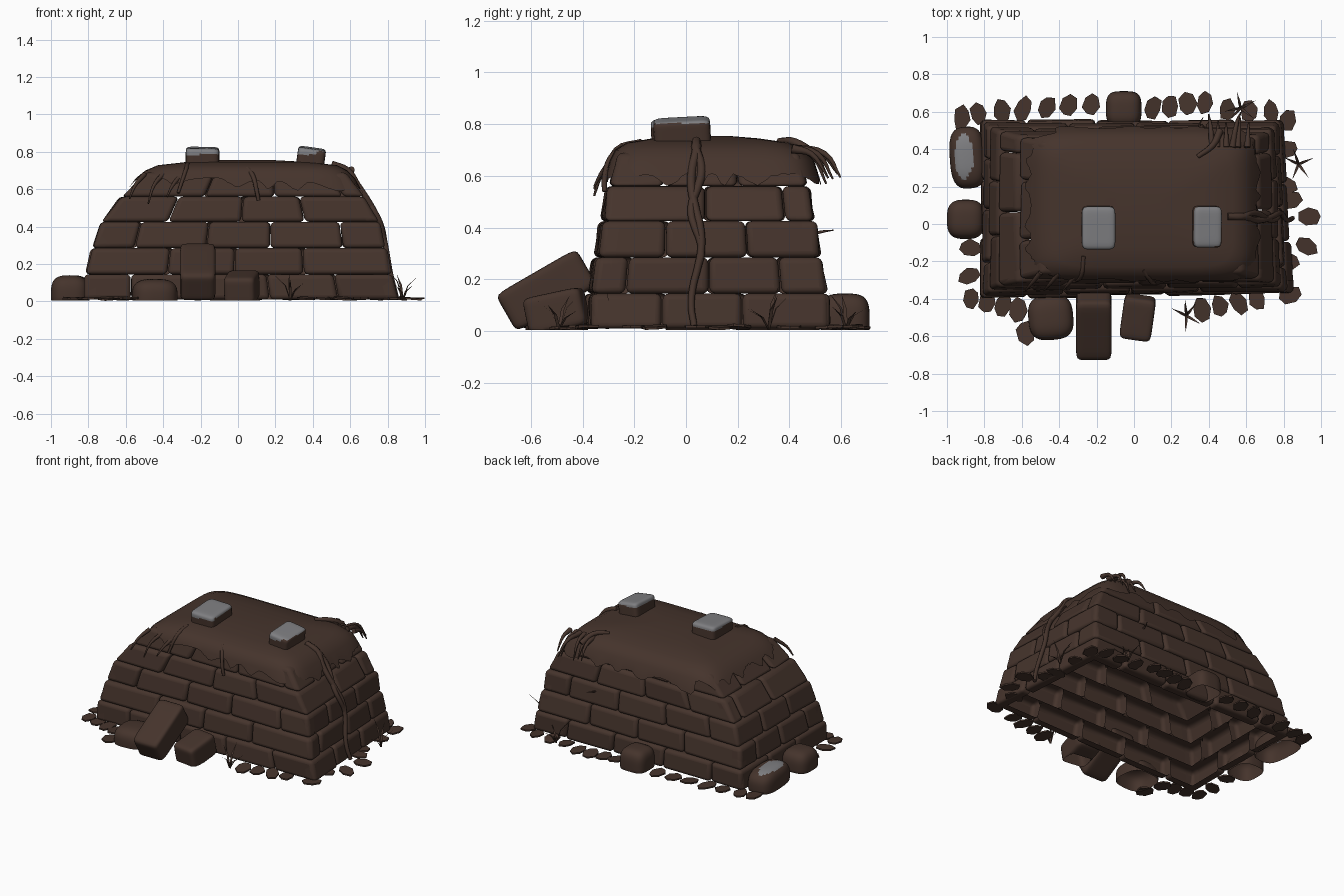
import bpy, bmesh, math, random
from mathutils import Vector, Matrix, Euler

random.seed(4)
cube = bpy.data.objects.get("Cube")
if cube:
    bpy.data.objects.remove(cube, do_unlink=True)


def material(name, rgb):
    m = bpy.data.materials.new(name)
    m.use_nodes = True
    m.diffuse_color = (*rgb, 1)
    m.node_tree.nodes["Principled BSDF"].inputs["Base Color"].default_value = (*rgb, 1)
    return m


EARTH = material("earth brown", (0.06, 0.034, 0.025))
GREY = material("stone grey", (0.21, 0.21, 0.22))


def finish(name, bm, mats=(EARTH,), smooth=True):
    bmesh.ops.recalc_face_normals(bm, faces=bm.faces)
    me = bpy.data.meshes.new(name)
    bm.to_mesh(me)
    bm.free()
    for m in mats:
        me.materials.append(m)
    ob = bpy.data.objects.new(name, me)
    bpy.context.collection.objects.link(ob)
    if smooth:
        for o in bpy.context.selected_objects:
            o.select_set(False)
        bpy.context.view_layer.objects.active = ob
        ob.select_set(True)
        bpy.ops.object.shade_smooth_by_angle(angle=math.radians(45))
    return ob


# Sod walls: each course is a tapered ring of open-backed blocks (x0, x1, y0, y1, z)
levels = [(-0.82, 0.86, -0.40, 0.555, 0.01), (-0.81, 0.82, -0.385, 0.545, 0.145),
          (-0.775, 0.79, -0.355, 0.52, 0.285), (-0.725, 0.755, -0.33, 0.495, 0.425),
          (-0.62, 0.67, -0.30, 0.47, 0.56), (-0.485, 0.575, -0.26, 0.43, 0.69)]
DEPTH = 0.065


def corners(level, grow=0.0):
    x0, x1, y0, y1, z = level
    x0, x1, y0, y1 = x0 - grow, x1 + grow, y0 - grow, y1 + grow
    skew = 0.06 * (1 - z / 0.69)
    return [Vector(p) for p in ((x0, y0, z), (x1, y0 + skew / 2, z), (x1 - skew, y1, z), (x0, y1, z))]


def block(name, a, b, side, u, v):
    inward = (Vector((0, 1, 0)), Vector((-1, 0, 0)), Vector((0, -1, 0)), Vector((1, 0, 0)))[side]
    bm = bmesh.new()
    rings = []
    for ring in (a, b):
        p, q = ring[side], ring[(side + 1) % 4]
        along = (q - p).normalized() * 0.002
        s = p.lerp(q, u) + along + inward * random.uniform(-0.008, 0.008)
        e = p.lerp(q, v) - along + inward * random.uniform(-0.008, 0.008)
        rings.append([bm.verts.new(c) for c in (s, e, e + inward * DEPTH, s + inward * DEPTH)])
    low, high = rings
    bm.faces.new(low)
    bm.faces.new(high)
    for i, j in ((0, 1), (1, 2), (3, 0)):
        bm.faces.new((low[i], low[j], high[j], high[i]))
    ob = finish(name, bm)
    bev = ob.modifiers.new("soft edges", 'BEVEL')
    bev.width = 0.024
    bev.segments = 4


for k in range(5):
    a, b = corners(levels[k]), corners(levels[k + 1], 0.006)
    for side, wall in enumerate(("front", "left", "back", "right")):
        start, length = a[side], (a[(side + 1) % 4] - a[side]).length
        pitch = 0.37 if side % 2 == 0 else 0.3
        centre = 0.0 if side % 2 == 0 else 0.07
        origin = start.x if side % 2 == 0 else start.y
        # Seams fall on a shared grid that shifts half a block every other course
        seams = [centre + (n + 0.5 * ((k + 1) % 2)) * pitch + random.uniform(-0.02, 0.02) for n in range(-3, 4)]
        cuts = sorted(abs(s - origin) / length for s in seams
                      if 0.1 < (s - origin) * (1 if side < 2 else -1) < length - 0.1)
        cuts = [0.0] + cuts + [1.0]
        for i in range(len(cuts) - 1):
            block(f"{wall}_sod_{k}_{i}", a, b, side, cuts[i], cuts[i + 1])

# Draped roof with a ragged dripping hem: rings of (x0, x1, y0, y1, z)
bm = bmesh.new()
SEG = 160
roof_rings = [(-0.605, 0.668, -0.318, 0.52, 0.58), (-0.545, 0.625, -0.295, 0.495, 0.66),
              (-0.495, 0.585, -0.275, 0.46, 0.70), (-0.43, 0.53, -0.23, 0.40, 0.728),
              (-0.28, 0.38, -0.13, 0.28, 0.745), (-0.1, 0.2, 0.0, 0.16, 0.755)]
rings = []
for level, bounds in enumerate(roof_rings):
    ring = []
    for i in range(SEG):
        t = 2 * math.pi * i / SEG
        c, s = math.cos(t), math.sin(t)
        n = (abs(c) ** 7 + abs(s) ** 7) ** (-1 / 7)
        x0, x1, y0, y1, z = bounds
        if level == 0:
            # The hem hangs low at the back and left end, high at the front and right end
            drip = abs(math.sin(10 * t + math.sin(5 * t))) ** 3 * 0.04 + random.uniform(0, 0.01)
            hem = 0.655 - 0.035 * c if s < -0.6 else 0.655 if c < -0.6 else 0.61
            f = (hem - drip - z) / (roof_rings[1][4] - z)
            x0, x1, y0, y1, z = [p + f * (q - p) for p, q in zip(bounds, roof_rings[1])]
        ring.append(bm.verts.new(((x0 + x1 + (x1 - x0) * c * n) / 2, (y0 + y1 + (y1 - y0) * s * n) / 2, z)))
    rings.append(ring)
for lower, upper in zip(rings, rings[1:]):
    for i in range(SEG):
        j = (i + 1) % SEG
        bm.faces.new((lower[i], lower[j], upper[j], upper[i]))
bm.faces.new(rings[-1])
finish("roof_turf", bm)


def rock(name, centre, size, rot=(0, 0, 0), power=5, grey=None):
    bm = bmesh.new()
    bmesh.ops.create_cube(bm, size=2)
    bmesh.ops.subdivide_edges(bm, edges=bm.edges, cuts=11, use_grid_fill=True)
    turn = Euler([math.radians(r) for r in rot]).to_matrix()
    for v in bm.verts:
        p = v.co / sum(abs(c) ** power for c in v.co) ** (1 / power)
        p = turn @ Vector([c * s / 2 for c, s in zip(p, size)]) + Vector(centre)
        p.z = max(p.z, 0.004)
        v.co = p
    bm.normal_update()
    for f in bm.faces:
        if grey and grey(f.calc_center_median(), f.normal):
            f.material_index = 1
    # The buried underside is left open
    buried = [f for f in bm.faces if all(v.co.z < 0.0045 for v in f.verts)]
    bmesh.ops.delete(bm, geom=buried, context='FACES')
    return finish(name, bm, (EARTH, GREY))


# Roof stones with bare tops
def bare_top(c, n):
    return n.z > 0.8 or c.z > 0.803 or (n.y < -0.3 and c.z > 0.785 and c.x < 0.42)


rock("roof_stone_right", (-0.19, -0.02, 0.768), (0.18, 0.23, 0.11), (3, 1, 0), 8, bare_top)
rock("roof_stone_left", (0.39, -0.015, 0.766), (0.15, 0.22, 0.11), (3, 8, 0), 8, bare_top)

# Leaning slab and boulders round the foot
rock("leaning_slab", (-0.215, -0.54, 0.158), (0.19, 0.36, 0.165), (30, 0, 0), 10)
rock("front_boulder", (-0.445, -0.5, 0.03), (0.24, 0.24, 0.18), (0, 0, 5), 3)
rock("front_block", (0.02, -0.5, 0.075), (0.17, 0.23, 0.15), (12, 0, -8), 8)
rock("back_boulder", (-0.055, 0.615, 0.04), (0.19, 0.19, 0.21), (0, 0, 0), 3.5)
rock("side_boulder", (-0.9, 0.025, 0.04), (0.2, 0.21, 0.2), (0, 0, 0), 3)
rock("corner_boulder", (-0.89, 0.355, 0.04), (0.19, 0.33, 0.2), (0, 0, 4), 3,
     lambda c, n: n.z > 0.3 and ((c.x + 0.91) / 0.05) ** 2 + ((c.y - 0.36) / 0.12) ** 2 < 1)


def strand(name, points, radius, tip=0.25):
    cu = bpy.data.curves.new(name, 'CURVE')
    cu.dimensions = '3D'
    cu.bevel_depth = radius
    cu.bevel_resolution = 2
    cu.resolution_u = 4
    cu.use_fill_caps = True
    sp = cu.splines.new('BEZIER')
    sp.bezier_points.add(len(points) - 1)
    for i, (bp, p) in enumerate(zip(sp.bezier_points, points)):
        bp.co = p
        bp.handle_left_type = bp.handle_right_type = 'AUTO'
        bp.radius = 1 - (1 - tip) * i / (len(points) - 1)
    cu.materials.append(EARTH)
    ob = bpy.data.objects.new(name, cu)
    bpy.context.collection.objects.link(ob)


# Twisted roots lying on the left end wall
for n, phase in enumerate((0, math.pi)):
    path = [(0.5, 0.04, 0.735)]
    for i in range(10):
        z = 0.7 - (0.68 if n else 0.45) * i / 9
        low = max(k for k in range(5) if levels[k][4] <= z)
        f = (z - levels[low][4]) / (levels[low + 1][4] - levels[low][4])
        x = levels[low][1] + f * (levels[low + 1][1] - levels[low][1]) - 0.028 * (1 - z / 0.69)
        path.append((x + 0.018, 0.04 + 0.02 * math.sin(i + phase), z))
    strand(f"hanging_root_{n}", path, 0.018, 0.7)
strand("roof_root", [(0.05, -0.24, 0.71), (0.08, -0.29, 0.67), (0.1, -0.315, 0.59), (0.11, -0.315, 0.54)], 0.014, 0.7)
strand("corner_root", [(-0.27, -0.17, 0.73), (-0.28, -0.27, 0.7), (-0.32, -0.31, 0.58)], 0.014, 0.6)
strand("back_root", [(0.46, 0.5, 0.68), (0.42, 0.42, 0.73), (0.34, 0.36, 0.735)], 0.02, 0.6)
strand("side_twig", [(0.35, 0.47, 0.37), (0.35, 0.53, 0.385), (0.37, 0.57, 0.39)], 0.008)

# Straggling fringe at two roof corners
for i in range(6):
    x = 0.42 + 0.035 * i + random.uniform(-0.015, 0.015)
    out = random.uniform(0.53, 0.6)
    lean = random.uniform(-0.03, 0.05)
    strand(f"back_fringe_{i}", [(x, 0.41, 0.705), (x + lean / 2, out - 0.06, 0.685),
                                (x + lean, out, 0.63 - random.uniform(0.02, 0.08))], 0.018, 0.2)
for i in range(3):
    x = -0.58 + 0.1 * i
    strand(f"front_fringe_{i}", [(x + 0.08, -0.26, 0.68), (x + 0.03, -0.32, 0.62),
                                 (x, -0.355, random.uniform(0.47, 0.56))], 0.014, 0.3)

# Flat loose chips scattered round the foot: start, end, count
rows = [((-0.92, 0.57), (-0.83, 0.59), 2), ((-0.71, 0.61), (-0.23, 0.64), 5),
        ((0.1, 0.62), (0.38, 0.65), 4), ((0.5, 0.61), (0.73, 0.6), 3),
        ((0.82, 0.55), (0.82, 0.4), 2), ((0.81, 0.21), (0.83, 0.13), 2),
        ((0.94, 0.04), (0.92, -0.12), 2), ((0.82, -0.2), (0.83, -0.38), 2),
        ((0.36, -0.46), (0.66, -0.4), 4), ((-0.87, -0.4), (-0.62, -0.46), 4),
        ((-0.88, -0.13), (-0.88, -0.28), 2), ((-0.58, -0.58), (-0.58, -0.58), 1)]
bm = bmesh.new()
for start, end, count in rows:
    for i in range(count):
        c = Vector(start).lerp(Vector(end), i / max(count - 1, 1))
        turn = (0 if abs(c.y - 0.08) > 0.46 else math.pi / 2) + random.uniform(-0.4, 0.4)
        place = (Matrix.Translation((c.x, c.y, 0.016)) @ Matrix.Rotation(turn, 4, 'Z')
                 @ Matrix.Rotation(random.uniform(-0.12, 0.12), 4, 'X'))
        loops = ([], [])
        for k in range(7):
            t = 2 * math.pi * k / 7
            r = random.uniform(0.85, 1.2)
            for loop, z in zip(loops, (-0.005, 0.005)):
                loop.append(bm.verts.new(place @ Vector((0.045 * r * math.cos(t), 0.062 * r * math.sin(t), z))))
        for loop in loops:
            bm.faces.new(loop)
        for k in range(7):
            j = (k + 1) % 7
            bm.faces.new((loops[0][k], loops[0][j], loops[1][j], loops[1][k]))
finish("ground_chips", bm, smooth=False)

# Grass tufts
bm = bmesh.new()
for x, y, height in ((0.88, 0.32, 0.18), (0.57, 0.62, 0.16), (0.28, -0.49, 0.19)):
    for k in range(5):
        t = k * 1.26 + random.random()
        d, w = Vector((math.cos(t), math.sin(t), 0)), Vector((-math.sin(t), math.cos(t), 0)) * 0.007
        base, h = Vector((x, y, 0.005)), height * random.uniform(0.4, 1)
        mid, tip = base + d * 0.03 + Vector((0, 0, h * 0.6)), base + d * 0.09 + Vector((0, 0, h))
        a, b, c, e, f = [bm.verts.new(p) for p in (base - w, base + w, mid + w, mid - w, tip)]
        bm.faces.new((a, b, c, e))
        bm.faces.new((e, c, f))
finish("grass_tufts", bm, smooth=False)
